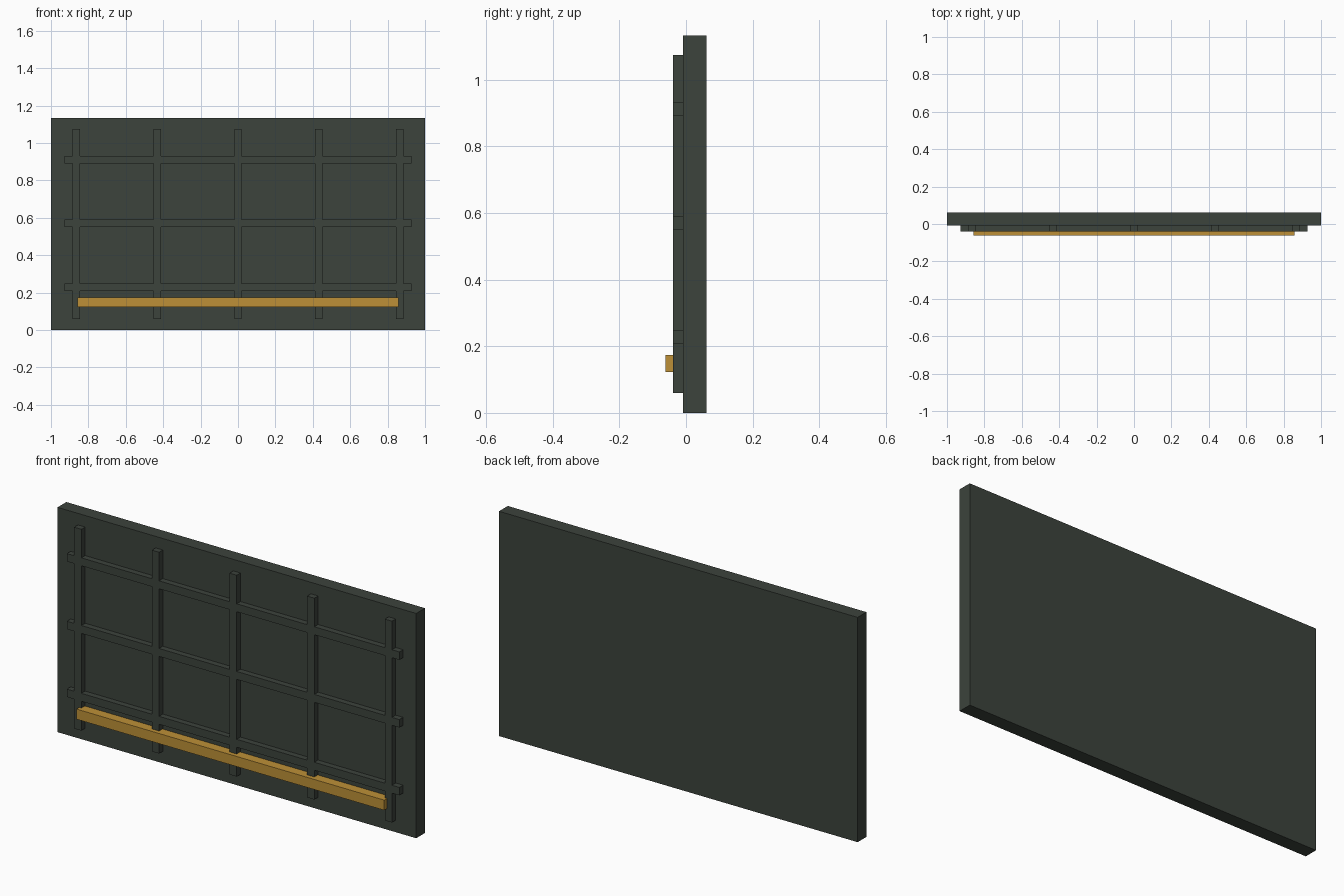
import bpy, bmesh

if "Cube" in bpy.data.objects:
    bpy.data.objects.remove(bpy.data.objects["Cube"])


def material(name, rgb):
    m = bpy.data.materials.new(name)
    m.diffuse_color = (*rgb, 1)
    m.use_nodes = True
    m.node_tree.nodes["Principled BSDF"].inputs["Base Color"].default_value = m.diffuse_color
    return m


DARK = material("dark green grey", (0.045, 0.056, 0.045))
GOLD = material("ochre yellow", (0.51, 0.28, 0.038))


def add_object(name, bm, mat):
    bmesh.ops.recalc_face_normals(bm, faces=bm.faces)
    mesh = bpy.data.meshes.new(name)
    bm.to_mesh(mesh)
    bm.free()
    mesh.materials.append(mat)
    ob = bpy.data.objects.new(name, mesh)
    bpy.context.collection.objects.link(ob)
    return ob


def box(name, x, y, z, mat):
    bm = bmesh.new()
    bmesh.ops.create_cube(bm, size=1)
    for v in bm.verts:
        for i, (lo, hi) in enumerate((x, y, z)):
            v.co[i] = hi if v.co[i] > 0 else lo
    return add_object(name, bm, mat)


# Flat backing panel
FACE_Y = -0.009
box("wall_panel", (-1, 1), (FACE_Y, 0.061), (0, 1.133), DARK)

# Lattice of five upright and three level ribs, merged into one raised grid
HALF = 0.02
uprights = [-0.866, -0.433, 0, 0.433, 0.866]
levels = [0.228, 0.57, 0.911]
xs = [-0.927] + [c + s for c in uprights for s in (-HALF, HALF)] + [0.927]
zs = [0.06] + [c + s for c in levels for s in (-HALF, HALF)] + [1.075]
bm = bmesh.new()
for i in range(len(xs) - 1):
    for j in range(len(zs) - 1):
        if i % 2 or j % 2:  # odd strips are ribs, even ones are openings
            bm.faces.new([bm.verts.new((x, FACE_Y, z)) for x, z in (
                (xs[i], zs[j]), (xs[i + 1], zs[j]),
                (xs[i + 1], zs[j + 1]), (xs[i], zs[j + 1]))])
bmesh.ops.remove_doubles(bm, verts=bm.verts, dist=1e-5)
ext = bmesh.ops.extrude_face_region(bm, geom=bm.faces[:], use_keep_orig=True)
for v in ext["geom"]:
    if isinstance(v, bmesh.types.BMVert):
        v.co.y = -0.039
add_object("rib_lattice", bm, DARK)

# Coloured rail along the bottom
box("bottom_rail", (-0.858, 0.858), (-0.061, -0.012), (0.123, 0.174), GOLD)
